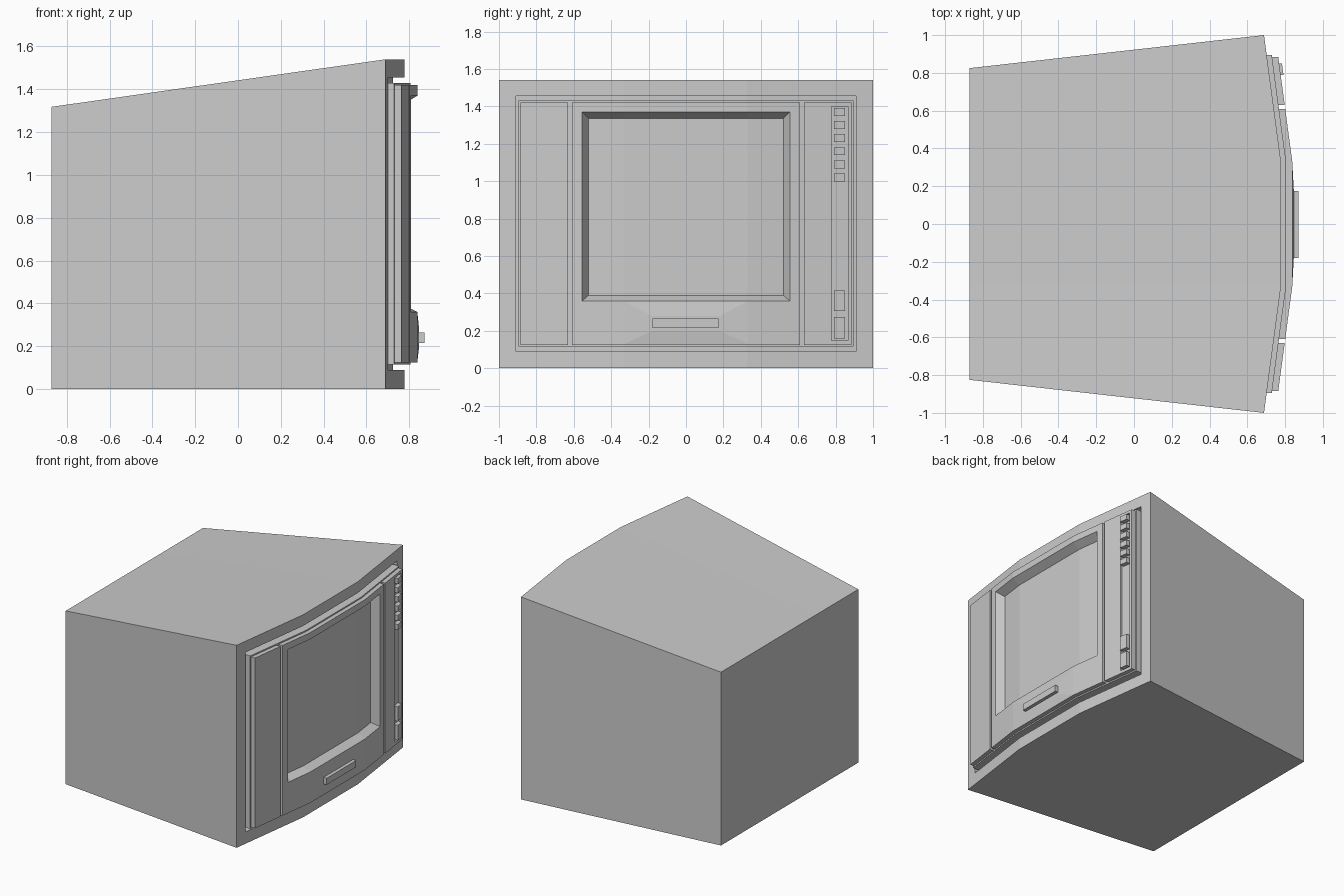
import bpy

if "Cube" in bpy.data.objects:
    bpy.data.objects.remove(bpy.data.objects["Cube"])

KNEE = 0.33        # the front bends at y = +-KNEE


def front_x(y):
    return 0.778 - 0.134 * max(0.0, abs(y) - KNEE)


def loop(y0, y1, z0, z1, off=0.0, x=None):
    """Rectangular loop that follows the bowed front, or lies flat at x."""
    ys = [y0] + [k for k in (-KNEE, KNEE) if y0 < k < y1] + [y1]
    low = [(front_x(y) + off if x is None else x, y, z0) for y in ys]
    return low + [(p[0], p[1], z1) for p in reversed(low)]


def loft(name, loops, back=True, front=True):
    """Skin the loops in order and cap the ends with strips of quads."""
    n = len(loops[0])
    verts = [p for lp in loops for p in lp]
    faces = []
    for j in range(len(loops) - 1):
        a, b = j * n, (j + 1) * n
        for i in range(n):
            k = (i + 1) % n
            faces.append((a + i, a + k, b + k, b + i))
    last = (len(loops) - 1) * n
    for i in range(n // 2 - 1):
        quad = (i, i + 1, n - 2 - i, n - 1 - i)
        if back:
            faces.append(quad[::-1])
        if front:
            faces.append(tuple(last + v for v in quad))
    mesh = bpy.data.meshes.new(name)
    mesh.from_pydata(verts, [], faces)
    mesh.update()
    obj = bpy.data.objects.new(name, mesh)
    bpy.context.collection.objects.link(obj)
    return obj


def slab(name, y0, y1, z0, z1, off0, off1):
    return loft(name, [loop(y0, y1, z0, z1, off0), loop(y0, y1, z0, z1, off1)])


# Tapered cabinet with a recess in its bowed front
opening = (-0.91, 0.91, 0.09, 1.455)
loft("cabinet", [
    loop(-0.825, 0.825, 0, 1.318, x=-0.872),
    loop(-1, 1, 0, 1.54),
    loop(*opening),
    loop(*opening, off=-0.053)])

# Frame standing in the recess, hollow behind the screen
outer, hollow = (-0.895, 0.895, 0.115, 1.43), (-0.58, 0.58, 0.33, 1.40)
loft("front_frame", [
    loop(*outer, off=-0.055),
    loop(*outer, off=0.027),
    loop(*hollow, off=0.027),
    loop(*hollow, off=-0.045)])

# Centre panel with a sloped bezel around the screen
panel, rim, glass = ((-0.61, 0.61, 0.125, 1.42), (-0.555, 0.555, 0.36, 1.37),
                     (-0.52, 0.52, 0.39, 1.335))
loft("screen_bezel", [
    loop(*panel, off=0.02),
    loop(*panel, off=0.06),
    loop(*rim, off=0.06),
    loop(*glass, off=0.0)], back=False, front=False)
slab("screen", *glass, -0.03, 0.0)

# Shallow swelling under the screen and the handle on it
loft("chin", [loop(-0.329, 0.329, 0.13, 0.355, 0.055),
              loop(-0.329, 0.329, 0.13, 0.355, 0.06),
              loop(-0.18, 0.18, 0.2, 0.28, 0.068)])
slab("handle", -0.18, 0.175, 0.215, 0.265, 0.05, 0.094)

# Side panels; the one at +y has a grooved control strip
slab("speaker_panel", -0.885, -0.63, 0.125, 1.42, 0.02, 0.06)
side, strip = (0.63, 0.885, 0.125, 1.42), (0.777, 0.865, 0.148, 1.40)
loft("control_panel", [
    loop(*side, off=0.02),
    loop(*side, off=0.06),
    loop(*strip, off=0.06),
    loop(*strip, off=0.042)])

# Six small buttons and two large switches
for i in range(6):
    z = 1.37 - 0.07 * i
    slab(f"button_{i + 1}", 0.79, 0.85, z - 0.021, z + 0.021, 0.03, 0.075)
for i, (z0, z1) in enumerate([(0.16, 0.275), (0.305, 0.415)]):
    slab(f"switch_{i + 1}", 0.79, 0.85, z0, z1, 0.03, 0.075)
